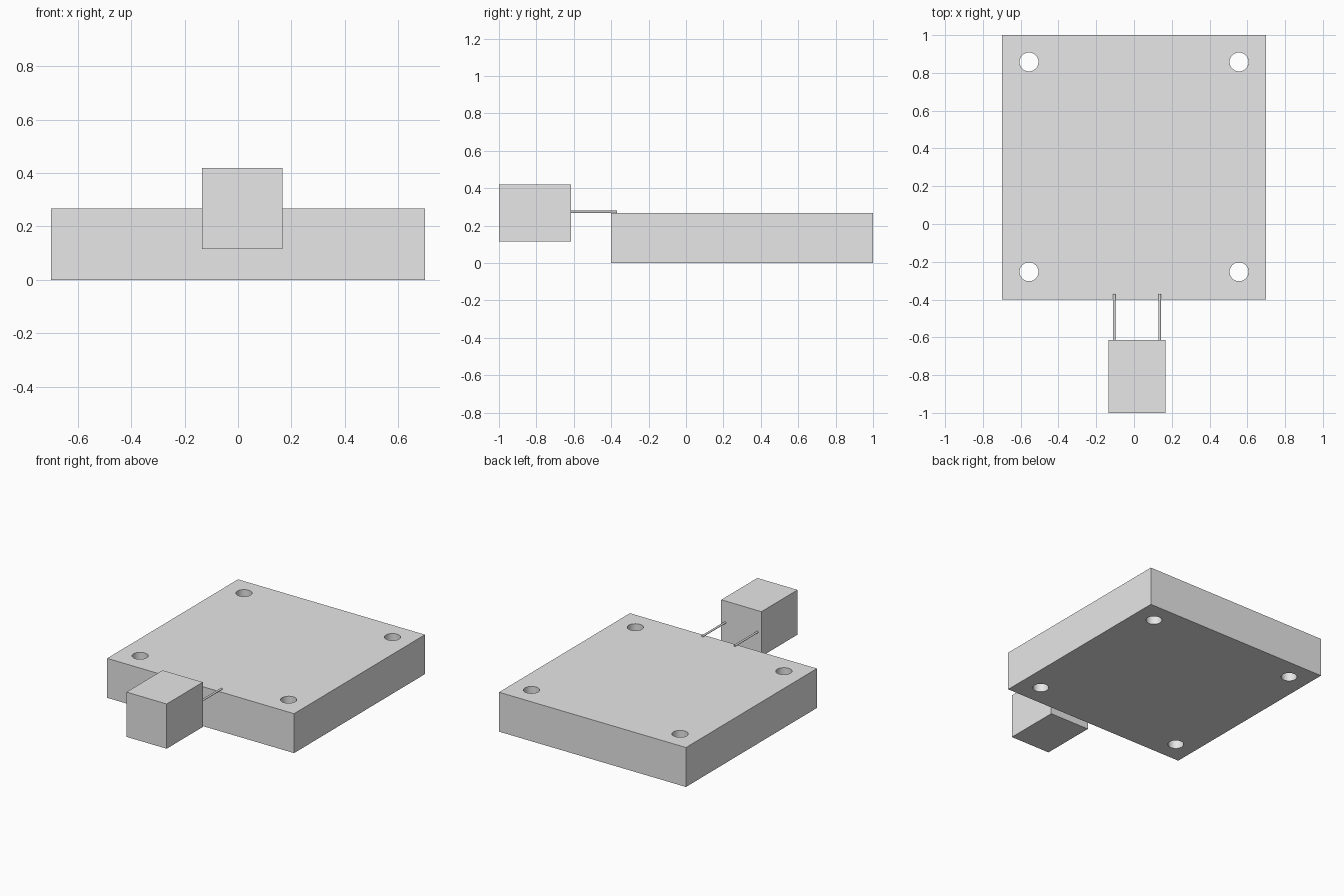
import bpy
import math
from mathutils import Vector

default_cube = bpy.data.objects.get("Cube")
if default_cube:
    bpy.data.objects.remove(default_cube, do_unlink=True)

# Single plain grey finish
grey = bpy.data.materials.new("light_grey")
grey.use_nodes = True
colour = (0.8, 0.8, 0.8, 1.0)
grey.diffuse_color = colour
grey.node_tree.nodes["Principled BSDF"].inputs["Base Color"].default_value = colour


def box(name, low, high):
    low, high = Vector(low), Vector(high)
    bpy.ops.mesh.primitive_cube_add(size=1, location=(low + high) / 2)
    ob = bpy.context.object
    ob.name = name
    ob.scale = high - low
    bpy.ops.object.transform_apply(location=False, rotation=False, scale=True)
    ob.data.materials.append(grey)
    return ob


def cylinder(name, radius, length, location, rotation=(0, 0, 0), sides=48):
    bpy.ops.mesh.primitive_cylinder_add(vertices=sides, radius=radius, depth=length,
                                        location=location, rotation=rotation)
    ob = bpy.context.object
    ob.name = name
    ob.data.materials.append(grey)
    bpy.ops.object.shade_smooth_by_angle(angle=math.radians(30))
    return ob


# Thick square base plate
plate = box("base_plate", (-0.7, -0.4, 0), (0.7, 1.0, 0.267))

# Four through holes near the corners
for x in (-0.556, 0.556):
    for y in (-0.253, 0.858):
        cutter = cylinder("hole_cutter", 0.05, 0.6, (x, y, 0.13))
        cutter.hide_render = True
        bpy.context.view_layer.objects.active = plate
        hole = plate.modifiers.new("hole", "BOOLEAN")
        hole.operation = "DIFFERENCE"
        hole.solver = "EXACT"
        hole.object = cutter
        bpy.ops.object.modifier_apply(modifier=hole.name)
        bpy.data.objects.remove(cutter, do_unlink=True)

bpy.ops.object.select_all(action="DESELECT")
plate.select_set(True)
bpy.context.view_layer.objects.active = plate
bpy.ops.object.shade_smooth_by_angle(angle=math.radians(30))

# Offset block in front of the plate
box("front_block", (-0.135, -1.0, 0.116), (0.166, -0.614, 0.419))

# Two thin pins joining the block to the top of the plate
for name, x in (("right_pin", -0.105), ("left_pin", 0.136)):
    cylinder(name, 0.0065, 0.245, (x, -0.4925, 0.2735), (math.pi / 2, 0, 0), 24)
